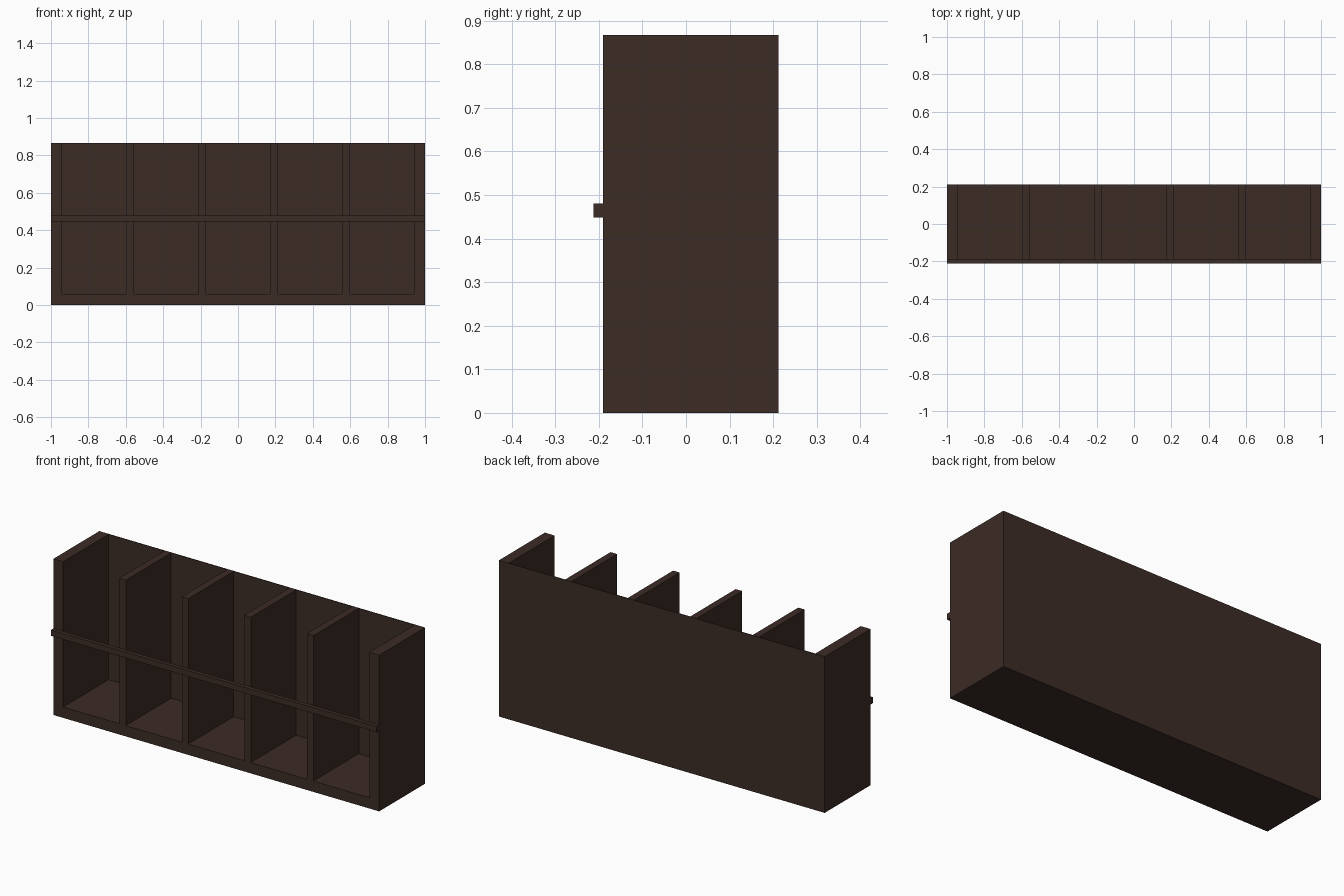
import bpy
import bmesh
from mathutils import Vector

if "Cube" in bpy.data.objects:
    bpy.data.objects.remove(bpy.data.objects["Cube"])

wood = bpy.data.materials.new("dark_wood")
wood.diffuse_color = (0.045, 0.025, 0.019, 1)
wood.use_nodes = True
wood.node_tree.nodes["Principled BSDF"].inputs["Base Color"].default_value = wood.diffuse_color

HEIGHT, WALL, DIVIDER, BACK = 0.867, 0.06, 0.04, 0.004
FRONT_Y, REAR_Y, RAIL_Y = -0.19, 0.212, -0.212
INNER_Y = REAR_Y - BACK


def box(name, lo, hi):
    """Axis-aligned box between two corners."""
    lo, hi = Vector(lo), Vector(hi)
    bm = bmesh.new()
    bmesh.ops.create_cube(bm, size=1)
    bmesh.ops.scale(bm, vec=hi - lo, verts=bm.verts)
    bmesh.ops.translate(bm, vec=(lo + hi) / 2, verts=bm.verts)
    mesh = bpy.data.meshes.new(name)
    bm.to_mesh(mesh)
    bm.free()
    mesh.materials.append(wood)
    obj = bpy.data.objects.new(name, mesh)
    bpy.context.collection.objects.link(obj)
    return obj


# Outer case: side panels, floor and thin back
box("left_side", (-1, FRONT_Y, 0), (-1 + WALL, INNER_Y, HEIGHT))
box("right_side", (1 - WALL, FRONT_Y, 0), (1, INNER_Y, HEIGHT))
box("floor_panel", (-1 + WALL, FRONT_Y, 0), (1 - WALL, INNER_Y, WALL))
box("back_panel", (-1, INNER_Y, 0), (1, REAR_Y, HEIGHT))

# Four dividers making five equal bays
bays = 5
pitch = (2 - 2 * WALL + DIVIDER) / bays
for i in range(1, bays):
    x = (i - bays / 2) * pitch
    box(f"divider_{i}", (x - DIVIDER / 2, FRONT_Y, WALL),
        (x + DIVIDER / 2, INNER_Y, HEIGHT))

# Retaining rail across the front
box("front_rail", (-1, RAIL_Y, 0.448), (1, FRONT_Y, 0.48))
